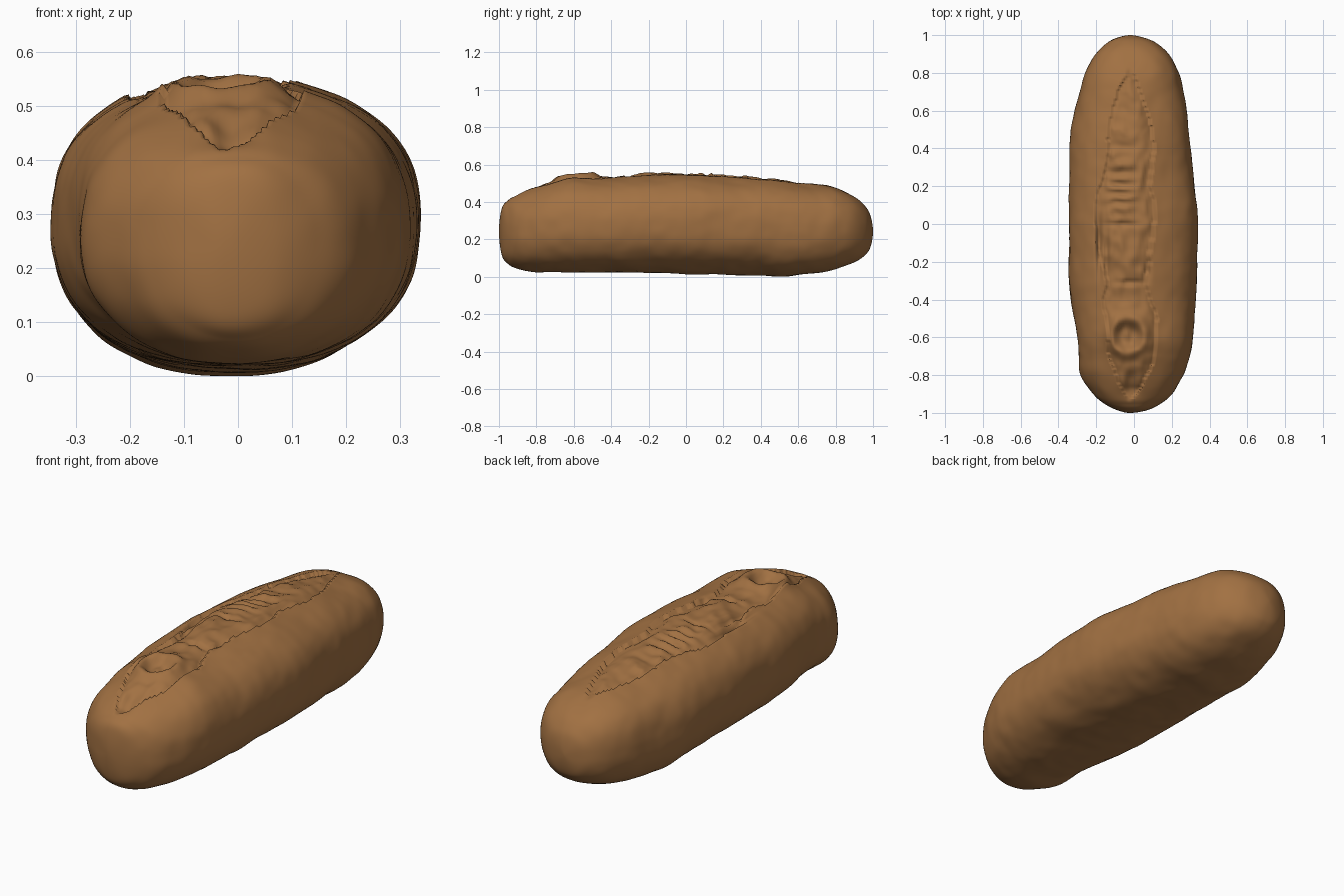
import bpy, bmesh, math
from mathutils import Vector, noise

if "Cube" in bpy.data.objects:
    bpy.data.objects.remove(bpy.data.objects["Cube"])

NY, NA = 300, 200

# Loaf outline stations: y, left x, right x, bottom z, top z
ST = [(-1.0, -.02, -.02, .25, .25), (-.985, -.09, .07, .12, .37), (-.95, -.16, .14, .075, .415),
      (-.9, -.215, .20, .052, .445), (-.8, -.28, .262, .03, .483), (-.7, -.292, .295, .03, .515),
      (-.6, -.302, .312, .03, .54), (-.4, -.335, .325, .03, .532), (-.2, -.345, .336, .025, .545),
      (0, -.345, .34, .02, .55), (.2, -.341, .322, .018, .542), (.4, -.335, .30, .012, .53),
      (.5, -.33, .291, .006, .52), (.6, -.312, .282, .015, .505), (.7, -.288, .262, .025, .495),
      (.8, -.262, .235, .045, .48), (.9, -.205, .182, .08, .435), (.96, -.14, .115, .125, .38),
      (.988, -.085, .05, .17, .33), (1.0, -.02, -.02, .25, .25)]
# Edges of the torn score on top: (y, x)
RIGHT = [(-.93, -.01), (-.85, .05), (-.7, .11), (-.5, .12), (-.3, .06), (-.2, .09),
         (0, .11), (.2, .09), (.4, .10), (.6, .07), (.8, 0)]
LEFT = [(-.93, -.03), (-.85, -.07), (-.7, -.14), (-.4, -.16), (-.25, -.15), (-.1, -.20),
        (.1, -.20), (.3, -.15), (.5, -.13), (.7, -.09), (.8, -.03)]


def catmull(i, t):
    # Pole rows mirror their neighbour so the ends round off
    def row(k):
        if k < 0 or k >= len(ST):
            r = ST[1] if k < 0 else ST[-2]
            return (r[0], r[2], r[1], r[4], r[3])
        return ST[k]
    p = [row(i + k) for k in (-1, 0, 1, 2)]
    return [.5 * (2 * b + (c - a) * t + (2 * a - 5 * b + 4 * c - d) * t * t
                  + (3 * b - a - 3 * c + d) * t ** 3) for a, b, c, d in zip(*p)]


def lerp(table, y):
    for (y0, x0), (y1, x1) in zip(table, table[1:]):
        if y <= y1:
            return x0 + (x1 - x0) * max(0, (y - y0) / (y1 - y0))
    return table[-1][1]


def smooth(a, b, v):
    t = min(1, max(0, (v - a) / (b - a)))
    return t * t * (3 - 2 * t)


def gauss(x, y, cx, cy, sx, sy):
    return math.exp(-((x - cx) / sx) ** 2 - ((y - cy) / sy) ** 2)


def score(x, y):
    """Height change of the crust around and inside the torn score."""
    wob = .018 * noise.noise(Vector((x * 3, y * 9, 4)))
    h = 0
    fade = smooth(-.95, -.86, y) * (1 - smooth(.74, .84, y))
    dr = lerp(RIGHT, y) + wob - x
    dl = x - lerp(LEFT, y) - wob
    for d, depth, s in ((dr, .028, 0), (dl, .020, 7)):
        vary = .65 + .8 * noise.noise(Vector((s, y * 5, 1)))
        if d > 0:
            h -= depth * max(.1, vary) * math.exp(-d / .04)
        else:
            h += .008 * math.exp(d / .04)
    inside = smooth(0, .03, min(dr, dl))
    # Torn crumb texture
    n = noise.noise(Vector((x * 11, y * 6, 2)))
    n2 = noise.noise(Vector((x * 22, y * 16, 5)))
    h += inside * (.012 * (1 - 2 * abs(n)) + .008 * n2 - .004)
    # Row of small cross ridges
    h += .014 * gauss(x, y, -.07, .2, .06, .15) * math.sin(y * 105 + 14 * x * x + 3 * n)
    # Front crater with its raised rim
    r = math.hypot((x + .03) / .085, (y + .59) / .09)
    h += .022 * math.exp(-((r - 1.1) / .35) ** 2) - .03 * math.exp(-(r / .7) ** 4)
    # Deep slots and raised bulge
    h -= .04 * gauss(x, y, -.185 + .1 * (y + .1) ** 2, -.1, .013, .14)
    h -= .025 * gauss(x, y, -.145, -.16, .012, .1)
    h -= .022 * gauss(x, y, .07, -.25, .015, .05) + .02 * gauss(x, y, -.02, -.31, .06, .012)
    h -= .02 * gauss(x, y, -.06, 0, .07, .012)
    h += .012 * gauss(x, y, -.03, -.16, .07, .1)
    # V notch at the front end
    h -= .035 * gauss(x, y, -.01, -.86, .035, .07)
    return h * fade


def build_loaf():
    bm = bmesh.new()
    rings = []
    for j in range(1, NY):
        # Denser rows where stations are close together
        u = j / NY * (len(ST) - 1)
        i = min(int(u), len(ST) - 2)
        y, xl, xr, zb, zt = catmull(i, u - i)
        zm = zb + (zt - zb) * .50
        cx = (xl + xr) / 2
        ring = []
        for k in range(NA):
            a = 2 * math.pi * k / NA
            c, s = math.cos(a), math.sin(a)
            e = 2 / (2.45 if s > 0 else 2.3)
            x = cx + (xr - xl) / 2 * math.copysign(abs(c) ** e, c)
            hgt = (zt - zm) if s > 0 else (zm - zb)
            z = zm + hgt * math.copysign(abs(s) ** e, s)
            # Soft dents over the whole crust
            p = Vector((x, y, z))
            d = .007 * noise.noise(p * 5) + .0025 * noise.noise(p * 14)
            x += d * c
            z += d * s
            if s > 0:
                z += score(x, y) * smooth(.15, .6, s)
            ring.append(bm.verts.new((x, y, max(z, 0))))
        rings.append(ring)
    for r0, r1 in zip(rings, rings[1:]):
        for k in range(NA):
            m = (k + 1) % NA
            bm.faces.new((r0[k], r0[m], r1[m], r1[k]))
    # Close both ends with a pole
    for ring, y in ((rings[0], -1), (rings[-1], 1)):
        pole = bm.verts.new((-.02, y, .25))
        for k in range(NA):
            bm.faces.new((ring[k], ring[(k + 1) % NA], pole))
    bmesh.ops.recalc_face_normals(bm, faces=bm.faces)
    # Stand on the ground
    low = min(v.co.z for v in bm.verts)
    bmesh.ops.translate(bm, verts=bm.verts, vec=(0, 0, -low))
    me = bpy.data.meshes.new("bread_loaf")
    bm.to_mesh(me)
    bm.free()
    ob = bpy.data.objects.new("bread_loaf", me)
    bpy.context.collection.objects.link(ob)
    for f in me.polygons:
        f.use_smooth = True
    return ob


loaf = build_loaf()
crust = bpy.data.materials.new("brown_crust")
crust.diffuse_color = (.36, .165, .055, 1)
crust.use_nodes = True
crust.node_tree.nodes["Principled BSDF"].inputs["Base Color"].default_value = crust.diffuse_color
loaf.data.materials.append(crust)
